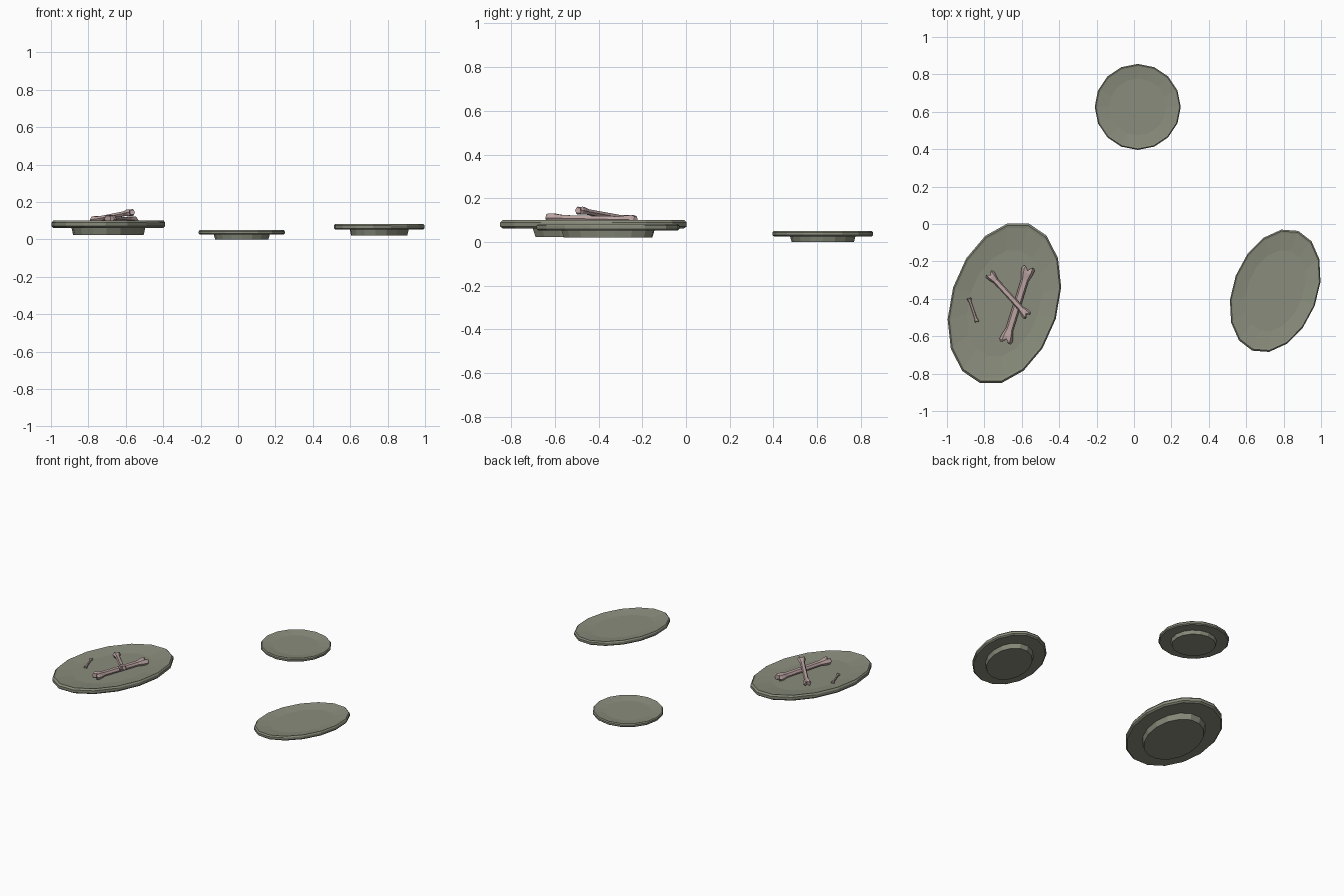
import bpy, bmesh, math
from mathutils import Vector, Matrix

if "Cube" in bpy.data.objects:
    bpy.data.objects.remove(bpy.data.objects["Cube"])


def material(name, rgb):
    m = bpy.data.materials.new(name)
    m.diffuse_color = (*rgb, 1)
    m.use_nodes = True
    m.node_tree.nodes["Principled BSDF"].inputs["Base Color"].default_value = m.diffuse_color
    return m


STONE = material("grey_green", (0.25, 0.265, 0.2))
BONE = material("pale_bone", (0.48, 0.36, 0.35))


def finish(bm, name, mat):
    bmesh.ops.recalc_face_normals(bm, faces=bm.faces)
    me = bpy.data.meshes.new(name)
    bm.to_mesh(me)
    bm.free()
    me.materials.append(mat)
    ob = bpy.data.objects.new(name, me)
    bpy.context.collection.objects.link(ob)
    return ob


def loft(bm, rings):
    for a, b in zip(rings, rings[1:]):
        n = len(a)
        for i in range(n):
            bm.faces.new((a[i], a[(i + 1) % n], b[(i + 1) % n], b[i]))


# Plate profile: foot, underside, rounded rim, shallow dished top (radius, height)
PLATE = [(0.62, 0), (0.65, 0.5), (0.97, 0.5), (1.0, 0.62), (1.0, 0.86),
         (0.975, 1.0), (0.945, 0.96), (0.66, 0.8)]


def plate(name, x, y, z, rx, ry, height, angle):
    bm = bmesh.new()
    n = 16
    rings = []
    for r, h in PLATE:
        rings.append([bm.verts.new((r * rx * math.cos(2 * math.pi * k / n),
                                    r * ry * math.sin(2 * math.pi * k / n),
                                    h * height)) for k in range(n)])
    loft(bm, rings)
    bm.faces.new(rings[0][::-1])
    bm.faces.new(rings[-1])
    ob = finish(bm, name, STONE)
    ob.location = (x, y, z)
    ob.rotation_euler.z = math.radians(angle)


# Bone section (side, up); the middle points are pulled in at the tips for the notch
SECTION = [(1, 0), (0.6, 1), (0, 1), (-0.6, 1), (-1, 0), (-0.6, -1), (0, -1), (0.6, -1)]


def bone(name, start, end, width, height):
    """Width and height are half sizes of the knobbly ends."""
    a, b = Vector(start), Vector(end)
    axis = b - a
    length = axis.length
    axis.normalize()
    side = axis.cross(Vector((0, 0, 1))).normalized()
    up = side.cross(axis)
    # distance along bone, width factor, height factor, notch depth
    half = [(0, 0.8, 0.75, 0.55), (0.35 * width, 1.0, 1.0, 0.3),
            (1.0 * width, 0.9, 0.95, 0), (2.1 * width, 0.58, 0.68, 0)]
    stations = half + [(length - d, w, h, -q) for d, w, h, q in reversed(half)]
    bm = bmesh.new()
    rings = []
    for d, w, h, notch in stations:
        ring = []
        for s, t in SECTION:
            shift = notch * width if s == 0 else 0
            dip = 0.8 if s == 0 and notch else 1
            ring.append(bm.verts.new(a + axis * (d + shift) + side * (s * w * width)
                                     + up * (t * h * height * dip)))
        rings.append(ring)
    loft(bm, rings)
    # each tip is closed by two lobes meeting at the notch
    for r in (rings[0], rings[-1]):
        bm.faces.new((r[2], r[3], r[4], r[5], r[6]))
        bm.faces.new((r[6], r[7], r[0], r[1], r[2]))
    finish(bm, name, BONE)


# Three plates
plate("small_round_plate", 0.02, 0.626, 0.0, 0.23, 0.23, 0.05, 0)
plate("large_oval_plate", -0.693, -0.424, 0.022, 0.287, 0.446, 0.078, -17)
plate("medium_oval_plate", 0.755, -0.357, 0.02, 0.226, 0.343, 0.063, -21)

# Bones on the large plate
bone("long_bone", (-0.688, -0.635, 0.11), (-0.562, -0.23, 0.101), 0.036, 0.021)
bone("crossed_bone", (-0.776, -0.264, 0.103), (-0.567, -0.493, 0.145), 0.027, 0.018)
bone("tiny_bone", (-0.883, -0.395, 0.09), (-0.839, -0.525, 0.09), 0.012, 0.009)
